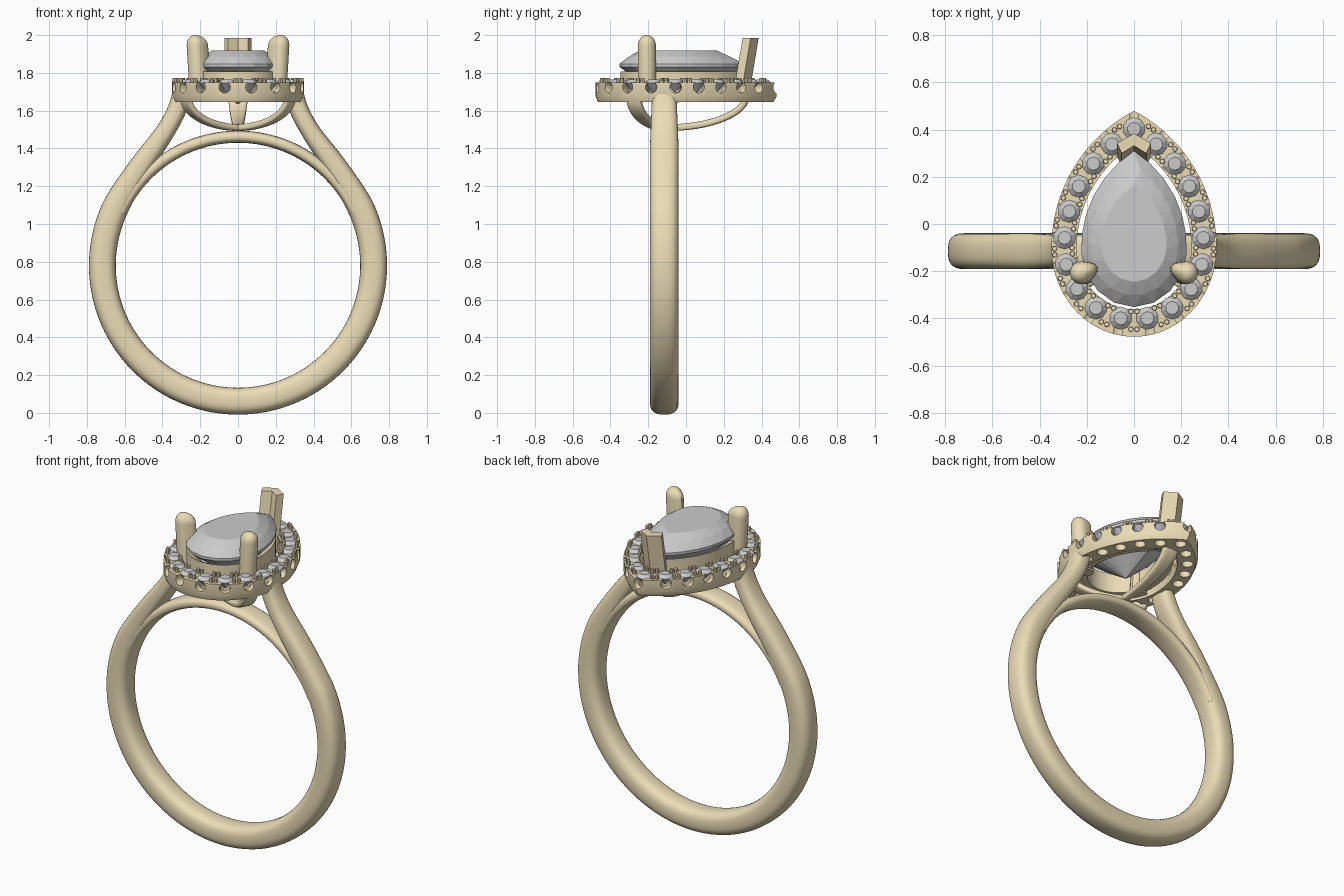
import bpy, bmesh
from math import sin, cos, pi, radians, sqrt
from mathutils import Vector, Matrix

if "Cube" in bpy.data.objects:
    bpy.data.objects.remove(bpy.data.objects["Cube"])

gold = bpy.data.materials.new("gold")
gold.diffuse_color = (0.83, 0.72, 0.47, 1)
gold.use_nodes = True
gold.node_tree.nodes["Principled BSDF"].inputs["Base Color"].default_value = gold.diffuse_color
CY = -0.1        # widest line of the pear outline
SY = -0.115      # centre plane of the shank


def finish(name, bm, metal=True):
    bmesh.ops.recalc_face_normals(bm, faces=bm.faces)
    me = bpy.data.meshes.new(name)
    bm.to_mesh(me)
    bm.free()
    ob = bpy.data.objects.new(name, me)
    bpy.context.collection.objects.link(ob)
    if metal:
        me.materials.append(gold)
    return ob


def loft(name, rings, closed=False, metal=True):
    bm = bmesh.new()
    vs = [[bm.verts.new(p) for p in r] for r in rings]
    n = len(vs[0])
    for k in range(len(vs) if closed else len(vs) - 1):
        a, b = vs[k], vs[(k + 1) % len(vs)]
        for i in range(n):
            j = (i + 1) % n
            bm.faces.new((a[i], a[j], b[j], b[i]))
    if not closed:
        bm.faces.new(vs[0])
        bm.faces.new(vs[-1])
    return finish(name, bm, metal)


def sweep(name, path, side, widths, heights, power=2.0, n=24):
    """Sweep a superellipse; side is the fixed width direction."""
    rings = []
    for i, p in enumerate(path):
        t = (path[min(i + 1, len(path) - 1)] - path[max(i - 1, 0)]).normalized()
        nor = t.cross(side).normalized()
        ring = []
        for k in range(n):
            c, s = cos(2 * pi * k / n), sin(2 * pi * k / n)
            u = abs(c) ** (2 / power) * (1 if c > 0 else -1)
            v = abs(s) ** (2 / power) * (1 if s > 0 else -1)
            ring.append(p + side * u * widths[i] + nor * v * heights[i])
        rings.append(ring)
    return loft(name, rings)


def pear(hw, yb, yt, n):
    """Evenly spaced pear outline, starting at the tip, clockwise."""
    h = yt - CY
    R = (hw * hw + h * h) / (2 * hw)
    half = []
    for k in range(120):
        y = yt - h * k / 120
        half.append(Vector((hw - R + sqrt(R * R - (y - CY) ** 2), y, 0)))
    for k in range(121):
        a = pi / 2 * k / 120
        half.append(Vector((hw * cos(a), CY + (yb - CY) * sin(a), 0)))
    full = half + [Vector((-p.x, p.y, 0)) for p in reversed(half[:-1])]
    d = [0]
    for a, b in zip(full, full[1:]):
        d.append(d[-1] + (b - a).length)
    out, k = [], 0
    for i in range(n):
        s = d[-1] * i / n
        while d[k + 1] < s:
            k += 1
        f = (s - d[k]) / max(d[k + 1] - d[k], 1e-9)
        out.append(full[k].lerp(full[k + 1], f))
    return out


def at_z(pts, z):
    return [Vector((p.x, p.y, z)) for p in pts]


# Shank: round loop whose shoulders sweep up to the head
def catmull(P, steps):
    out = []
    for i in range(1, len(P) - 2):
        a, b, c, d = P[i - 1:i + 3]
        for k in range(steps):
            t = k / steps
            out.append(0.5 * (2 * b + (c - a) * t + (2 * a - 5 * b + 4 * c - d) * t * t
                              + (3 * b - a - 3 * c + d) * t ** 3))
    return out + [P[-2]]


def on_circle(r, deg):
    return Vector((r * cos(radians(deg)), SY, 0.78 + r * sin(radians(deg))))


ctrl = [on_circle(0.718, d) for d in range(-100, 31, 10)]
ctrl += [Vector((x, SY, z)) for x, z in
         ((0.51, 1.315), (0.395, 1.475), (0.33, 1.59), (0.3, 1.68), (0.29, 1.75))]
right = catmull(ctrl, 5)
path = [Vector((-p.x, p.y, p.z)) for p in reversed(right[1:])] + right
Y = Vector((0, 1, 0))
thin = [0.071 - 0.021 * min(1, max(0, (p.z - 1.1) / 0.4)) for p in path]
wide = [0.076 - 0.010 * min(1, max(0, (p.z - 1.4) / 0.25)) for p in path]
sweep("shank", path, Y, wide, thin, 2.7, 32)

# Thin arch that completes the finger hole
arch = [on_circle(0.682, 25 + 130 * k / 48) for k in range(49)]
sweep("finger_arch", arch, Y, [0.07] * 49, [0.032] * 49, 2.7)


# Basket rails curving from under the halo to the middle of the arch
def rail(name, start, end, w0, w1):
    s, e = Vector(start), Vector(end)
    pts = []
    for k in range(17):
        a = pi / 2 * k / 16
        p = e.lerp(s, cos(a))
        p.z = s.z + (e.z - s.z) * sin(a)
        pts.append(p)
    flat = Vector((e.x - s.x, e.y - s.y, 0)).normalized()
    side = Vector((-flat.y, flat.x, 0))
    sweep(name, pts, side, [w0 + (w1 - w0) * k / 16 for k in range(17)], [0.018] * 17, 3.5)


rail("basket_rail_right", (0.275, -0.275, 1.67), (-0.01, -0.1, 1.51), 0.045, 0.035)
rail("basket_rail_left", (-0.275, -0.275, 1.67), (0.01, -0.1, 1.51), 0.045, 0.035)
rail("basket_rail_back", (0, 0.32, 1.68), (0, -0.1, 1.51), 0.055, 0.02)

# Halo: pear-shaped band with a hole and a scallop at each small stone
N = 96
outer, inner = pear(0.35, -0.478, 0.48, N), pear(0.243, -0.362, 0.335, N)
low = pear(0.338, -0.466, 0.462, N)
halo = loft("halo", [at_z(low, 1.645), at_z(outer, 1.675), at_z(outer, 1.748),
                     at_z(inner, 1.748), at_z(inner, 1.645)], closed=True)
STONES = 19
mid = pear(0.296, -0.405, 0.403, STONES * 4)
frames = []
for i, p in enumerate(mid):
    t = (mid[(i + 1) % len(mid)] - mid[i - 1]).normalized()
    frames.append((p, t, Vector((-t.y, t.x, 0))))

holes, notches = bmesh.new(), bmesh.new()
stones, beads = bmesh.new(), bmesh.new()


def cone(bm, m, r1, r2, depth, seg):
    bmesh.ops.create_cone(bm, cap_ends=True, segments=seg, radius1=r1, radius2=r2,
                          depth=depth, matrix=m)


T = Matrix.Translation
for i in range(0, len(frames), 4):
    p, t, nrm = frames[i]
    cone(holes, T((p.x, p.y, 1.7)), 0.032, 0.032, 0.3, 16)
    turn = nrm.to_track_quat('Z', 'Y').to_matrix().to_4x4()
    cone(notches, T((p.x, p.y, 1.724)) @ turn, 0.031, 0.031, 0.2, 16)
    # small round stone: pavilion and crown
    cone(stones, T((p.x, p.y, 1.722)), 0.004, 0.049, 0.05, 10)
    cone(stones, T((p.x, p.y, 1.756)), 0.049, 0.028, 0.018, 10)
    # bead prongs in pairs on both edges between neighbouring stones
    p, t, nrm = frames[i + 2]
    for off in (-0.034, 0.041):
        for s in (-0.013, 0.013):
            q = p + nrm * off + t * s
            cone(beads, T((q.x, q.y, 1.745)), 0.013, 0.010, 0.055, 8)

for name, bm in (("hole_cutters", holes), ("scallop_cutters", notches)):
    cut = finish(name, bm, False)
    cut.hide_render = True
    mod = halo.modifiers.new(name, 'BOOLEAN')
    mod.operation, mod.solver, mod.object = 'DIFFERENCE', 'EXACT', cut
    bpy.context.view_layer.objects.active = halo
    bpy.ops.object.modifier_apply(modifier=mod.name)
    bpy.data.objects.remove(cut)
finish("halo_stones", stones, False)
finish("halo_beads", beads)

# Seat ring under the centre stone
so, si = pear(0.222, -0.347, 0.305, N), pear(0.185, -0.308, 0.24, N)
loft("stone_seat", [at_z(so, 1.67), at_z(so, 1.808), at_z(si, 1.79), at_z(si, 1.67)], closed=True)

# Centre stone: faceted pear cut
g = pear(0.224, -0.352, 0.31, 20)


def facet_ring(scale, z, turn):
    pts = g if not turn else [(g[i] + g[(i + 1) % 20]) / 2 for i in range(20)]
    return [Vector((p.x * scale, -0.07 + (p.y + 0.07) * scale, z)) for p in pts]


bm = bmesh.new()
levels = [(0.02, 1.635, 0), (0.55, 1.735, 0), (1, 1.832, 0), (1, 1.848, 0),
          (0.84, 1.888, 1), (0.62, 1.918, 0)]
rows = [[bm.verts.new(p) for p in facet_ring(*lv)] for lv in levels]
for k in range(len(rows) - 1):
    a, b = rows[k], rows[k + 1]
    shift_a, shift_b = levels[k][2], levels[k + 1][2]
    for i in range(20):
        j = (i + 1) % 20
        if shift_a == shift_b:
            bm.faces.new((a[i], a[j], b[j], b[i]))
        elif shift_b:
            bm.faces.new((a[i], a[j], b[i]))
            bm.faces.new((a[j], b[j], b[i]))
        else:
            bm.faces.new((a[i], a[j], b[j]))
            bm.faces.new((a[i], b[j], b[i]))
bm.faces.new(rows[0])
bm.faces.new(rows[-1])
finish("centre_stone", bm, False)

# Front prongs: teardrop posts with domed tops
for sx, name in ((-1, "prong_left"), (1, "prong_right")):
    rings = []
    steps = [(1.66, 1)] + [(1.945 + 0.055 * sin(a * pi / 12), cos(a * pi / 12)) for a in range(6)]
    steps.append((2.0, 0.05))
    for z, s in steps:
        c = Vector((sx * (0.207 + 0.02 * (z - 1.66) / 0.34), -0.207, z))
        ring = []
        for k in range(24):
            a = 2 * pi * k / 24
            r = 0.048 * s * (1 + 0.45 * max(0, cos(a)) ** 6)
            u, v = r * cos(a), r * sin(a)
            ring.append(c + Vector((-sx * (0.94 * u - 0.34 * v), 0.34 * u + 0.94 * v, 0)))
        rings.append(ring)
    loft(name, rings)

# Chevron prong over the tip
vee = [(0, 0.385), (0.072, 0.342), (0.052, 0.3), (0, 0.332), (-0.052, 0.3), (-0.072, 0.342)]
loft("prong_tip", [[Vector((x, y + dy, z)) for x, y in vee]
                   for dy, z in ((-0.055, 1.66), (0, 1.985))])

# Smooth metal, flat stones
for ob in bpy.data.objects:
    ob.select_set("stone" not in ob.name or ob.name == "stone_seat")
bpy.context.view_layer.objects.active = bpy.data.objects["shank"]
bpy.ops.object.shade_smooth_by_angle(angle=radians(35))
